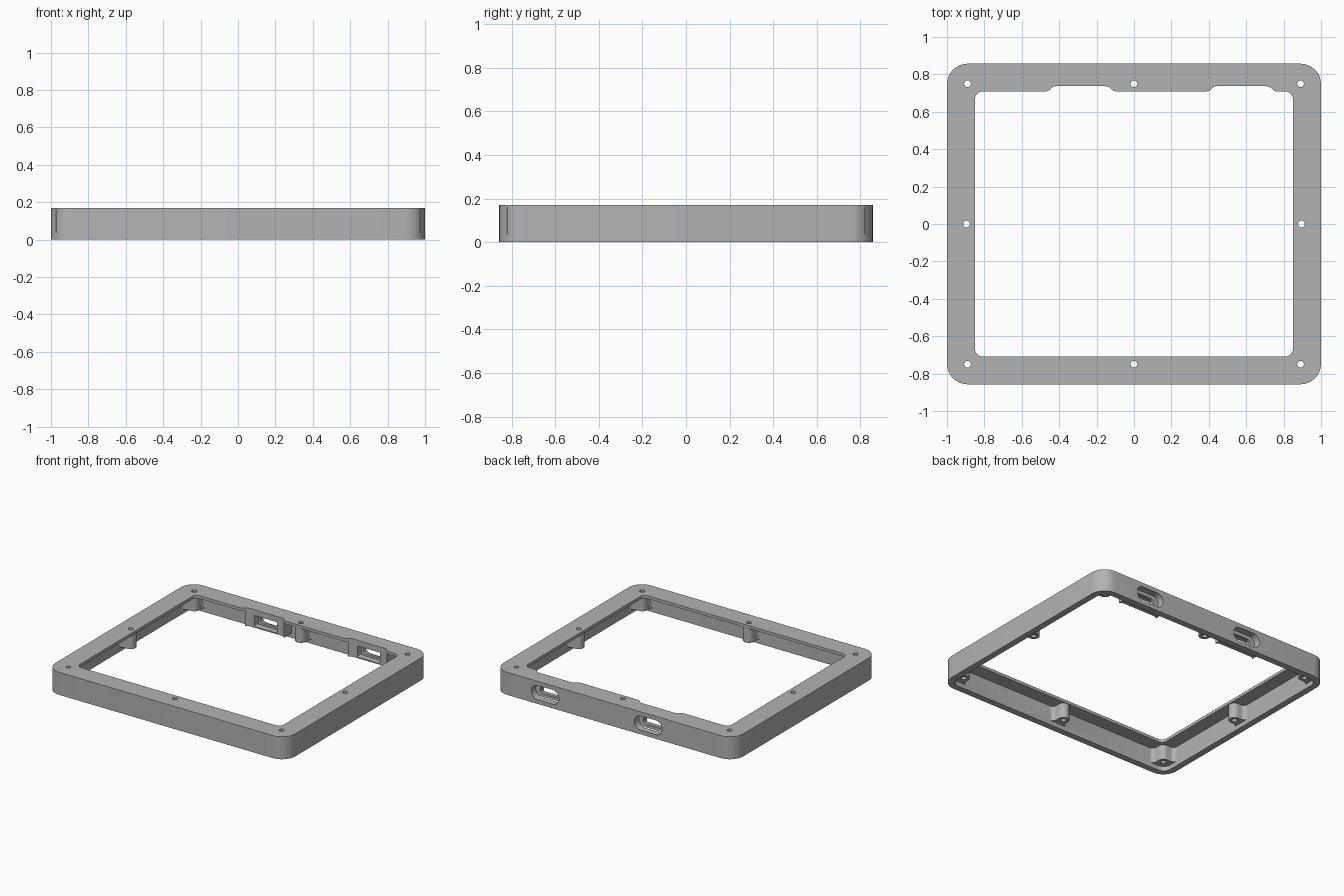
import bpy, bmesh, math
from mathutils import Matrix, Vector

if "Cube" in bpy.data.objects:
    bpy.data.objects.remove(bpy.data.objects["Cube"])

grey = bpy.data.materials.new("plain grey")
grey.use_nodes = True
grey.diffuse_color = (0.45, 0.45, 0.45, 1)
grey.node_tree.nodes["Principled BSDF"].inputs["Base Color"].default_value = (0.45, 0.45, 0.45, 1)

HX, HY, TOP = 1.0, 0.857, 0.17      # outer half sizes and height
WALL, LIP = 0.048, 0.022            # side wall and top flange thickness
IX, IY = 0.85, 0.708                # flange opening half sizes
BOSS_Z = 0.035                      # underside of the screw bosses
PORTS = (-0.285, 0.575)             # port centres along the back


def arc(cx, cy, r, a0, a1, n=8):
    angles = [math.radians(a0 + (a1 - a0) * i / n) for i in range(n + 1)]
    return [(cx + r * math.cos(a), cy + r * math.sin(a)) for a in angles]


def rounded(hx, hy, r, cx=0, cy=0):
    pts = []
    for k, (sx, sy) in enumerate(((1, 1), (-1, 1), (-1, -1), (1, -1))):
        pts += arc(cx + sx * (hx - r), cy + sy * (hy - r), r, 90 * k, 90 * k + 90)
    return pts


def prism(name, pts, lo, hi, along_y=False):
    """Extrude a closed outline along z, or along y for an x-z outline."""
    bm = bmesh.new()
    place = (lambda p, w: (p[0], w, p[1])) if along_y else (lambda p, w: (p[0], p[1], w))
    face = bm.faces.new([bm.verts.new(place(p, lo)) for p in pts])
    ext = bmesh.ops.extrude_face_region(bm, geom=[face])
    shift = Vector(place((0, 0), hi - lo))
    bmesh.ops.translate(bm, vec=shift, verts=[v for v in ext["geom"] if isinstance(v, bmesh.types.BMVert)])
    bmesh.ops.remove_doubles(bm, verts=bm.verts, dist=1e-5)
    bmesh.ops.recalc_face_normals(bm, faces=bm.faces)
    mesh = bpy.data.meshes.new(name)
    bm.to_mesh(mesh)
    bm.free()
    mesh.materials.append(grey)
    ob = bpy.data.objects.new(name, mesh)
    bpy.context.collection.objects.link(ob)
    return ob


def combine(target, tool, operation):
    mod = target.modifiers.new("combine", "BOOLEAN")
    mod.object, mod.operation, mod.solver = tool, operation, "EXACT"
    bpy.context.view_layer.update()
    graph = bpy.context.evaluated_depsgraph_get()
    mesh = bpy.data.meshes.new_from_object(target.evaluated_get(graph))
    target.modifiers.clear()
    target.data = mesh
    bpy.data.objects.remove(tool)


def boss(cx, cy, angle, reach, r=0.04, flare=0.03):
    """Round screw post that flares into the wall lying in the given direction."""
    side = arc(reach - flare, r + flare, flare, 0, -90)
    pts = [(reach + 0.02, r + flare)] + side + arc(0, 0, r, 90, 270, 16)
    pts += [(u, -v) for u, v in reversed(side)] + [(reach + 0.02, -r - flare)]
    rot = Matrix.Rotation(math.radians(angle), 2)
    pts = [tuple(rot @ Vector(p) + Vector((cx, cy))) for p in pts]
    return prism("boss", pts, BOSS_Z, TOP - 0.008)


# Outer shell, hollow from below, with a flange around the top
frame = prism("frame", rounded(HX, HY, 0.11), 0, TOP)
combine(frame, prism("cavity", rounded(HX - WALL, HY - WALL, 0.06), -0.1, TOP - LIP), "DIFFERENCE")

# Screw bosses at the corners and the middle of each side
holes = []
for s in (1, -1):
    holes += [(s * 0.895, 0), (0, s * 0.75), (s * 0.89, 0.75), (s * 0.89, -0.75)]
for x, y in holes:
    if x:
        combine(frame, boss(x, y, 0 if x > 0 else 180, HX - WALL - abs(x)), "UNION")
    if y:
        combine(frame, boss(x, y, 90 if y > 0 else -90, HY - WALL - abs(y)), "UNION")

# Thick blocks behind the ports
for x in PORTS:
    block = rounded(0.165, 0.06, 0.012, x, 0.775)
    combine(frame, prism("port_block", block, BOSS_Z, TOP - 0.006), "UNION")

# Flange opening, with a shallow relief in front of each port
combine(frame, prism("opening", rounded(IX, IY, 0.04), TOP - LIP - 0.02, 1), "DIFFERENCE")
for x in PORTS:
    half = [(0.19, 0.6), (0.19, IY), (0.172, IY + 0.005), (0.155, IY + 0.022),
            (0.145, IY + 0.027), (0.13, IY + 0.029)]
    relief = [(x + u, v) for u, v in half] + [(x - u, v) for u, v in reversed(half)]
    combine(frame, prism("relief", relief, -0.1, 1), "DIFFERENCE")

# Ports: outer recess, through slot and inner pocket
for x in PORTS:
    for hx, hz, r, lo, hi in ((0.115, 0.054, 0.053, 0.805, 1),
                              (0.078, 0.028, 0.027, 0.7, 0.9),
                              (0.095, 0.042, 0.008, 0.7, 0.785)):
        combine(frame, prism("port_cut", rounded(hx, hz, r, x, 0.085), lo, hi, True), "DIFFERENCE")

# Screw holes
for x, y in holes:
    combine(frame, prism("screw_hole", arc(x, y, 0.018, 0, 345, 23), -0.1, 1), "DIFFERENCE")

bpy.ops.object.select_all(action="DESELECT")
frame.select_set(True)
bpy.context.view_layer.objects.active = frame
bpy.ops.object.shade_smooth_by_angle(angle=math.radians(30))
